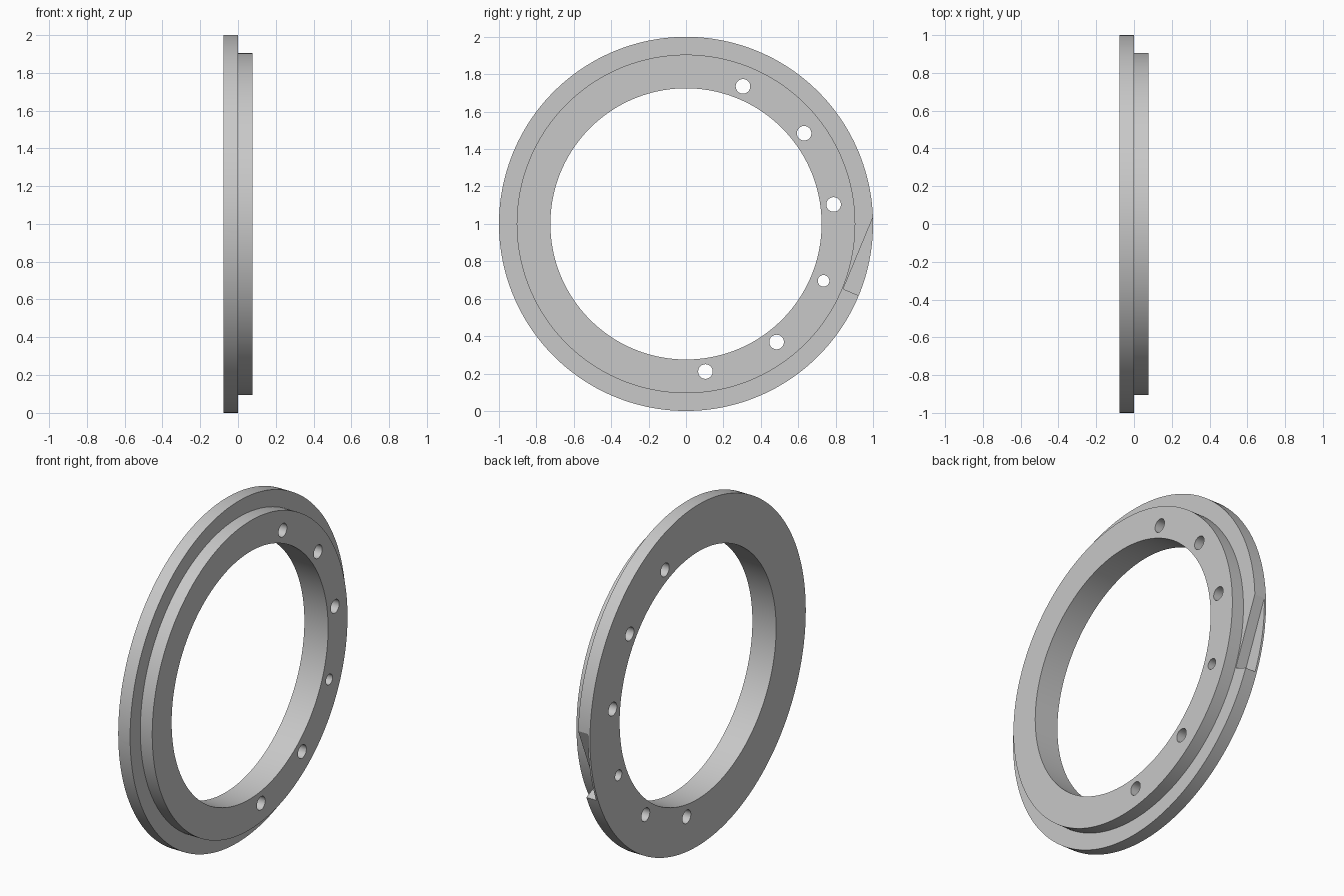
import bpy, bmesh, math
from mathutils import Matrix, Vector

cube = bpy.data.objects.get("Cube")
if cube:
    bpy.data.objects.remove(cube, do_unlink=True)

# Key dimensions: the ring axis runs along x
HALF = 0.077
OUTER, BOSS, BORE = 1.0, 0.905, 0.725
CENTRE = Matrix.Translation((0, 0, 1))

grey = bpy.data.materials.new("plain grey")
grey.use_nodes = True
colour = (0.58, 0.58, 0.58, 1)
grey.diffuse_color = colour
grey.node_tree.nodes["Principled BSDF"].inputs["Base Color"].default_value = colour


def make_object(name, bm):
    bmesh.ops.recalc_face_normals(bm, faces=bm.faces)
    mesh = bpy.data.meshes.new(name)
    bm.to_mesh(mesh)
    bm.free()
    mesh.materials.append(grey)
    obj = bpy.data.objects.new(name, mesh)
    bpy.context.collection.objects.link(obj)
    return obj


def turned(degrees):
    return CENTRE @ Matrix.Rotation(math.radians(degrees), 4, 'X')


def prism(name, outline, x0, x1, degrees):
    """Extrude a (radial, tangential) outline along x, turned about the axis."""
    bm = bmesh.new()
    face = bm.faces.new([bm.verts.new((x0, r, t)) for r, t in outline])
    new = bmesh.ops.extrude_face_region(bm, geom=[face])["geom"]
    verts = [v for v in new if isinstance(v, bmesh.types.BMVert)]
    bmesh.ops.translate(bm, verts=verts, vec=(x1 - x0, 0, 0))
    bm.transform(turned(degrees))
    return make_object(name, bm)


# Stepped ring: revolve the flange and boss section
profile = [(-HALF, BORE), (-HALF, OUTER), (0, OUTER), (0, BOSS), (HALF, BOSS), (HALF, BORE)]
bm = bmesh.new()
section = [bm.verts.new((x, r, 0)) for x, r in profile]
edges = [bm.edges.new((a, b)) for a, b in zip(section, section[1:] + section[:1])]
bmesh.ops.spin(bm, geom=section + edges, axis=(1, 0, 0), cent=(0, 0, 0),
               angle=math.tau, steps=192, use_merge=True)
bmesh.ops.remove_doubles(bm, verts=bm.verts, dist=0.0001)
bm.transform(CENTRE)
ring = make_object("flanged_ring", bm)

cutters = []

# Bolt holes, with two smaller dowel holes facing each other
for i in range(12):
    radius = 0.031 if i in (5, 11) else 0.039
    circle = [(0.796 + radius * math.cos(k * math.tau / 40),
               radius * math.sin(k * math.tau / 40)) for k in range(40)]
    cutters.append(prism("hole_cutter", circle, -0.2, 0.2, 7.5 + 30 * i))

# Ramped notches in the flange, leaving a thin web at the back
ramp = [(0.91, 0), (1.1, 0), (1.1, 0.5), (0.91, 0.5)]
for degrees in (157.5, -22.5):
    cutters.append(prism("notch_cutter", ramp, -0.065, 0.2, degrees))

# Small index groove on the front rim
groove = [(0.988, 0), (1.01, -0.012), (1.01, 0.012)]
cutters.append(prism("groove_cutter", groove, -0.2, 0.2, 152.2))

# Apply every cut, then discard the cutters
bpy.ops.object.select_all(action='DESELECT')
bpy.context.view_layer.objects.active = ring
ring.select_set(True)
for cutter in cutters:
    cutter.hide_render = True
    mod = ring.modifiers.new("cut", 'BOOLEAN')
    mod.operation, mod.solver, mod.object = 'DIFFERENCE', 'EXACT', cutter
    bpy.ops.object.modifier_apply(modifier=mod.name)
    bpy.data.objects.remove(cutter, do_unlink=True)

bpy.ops.object.shade_smooth_by_angle(angle=math.radians(20))
